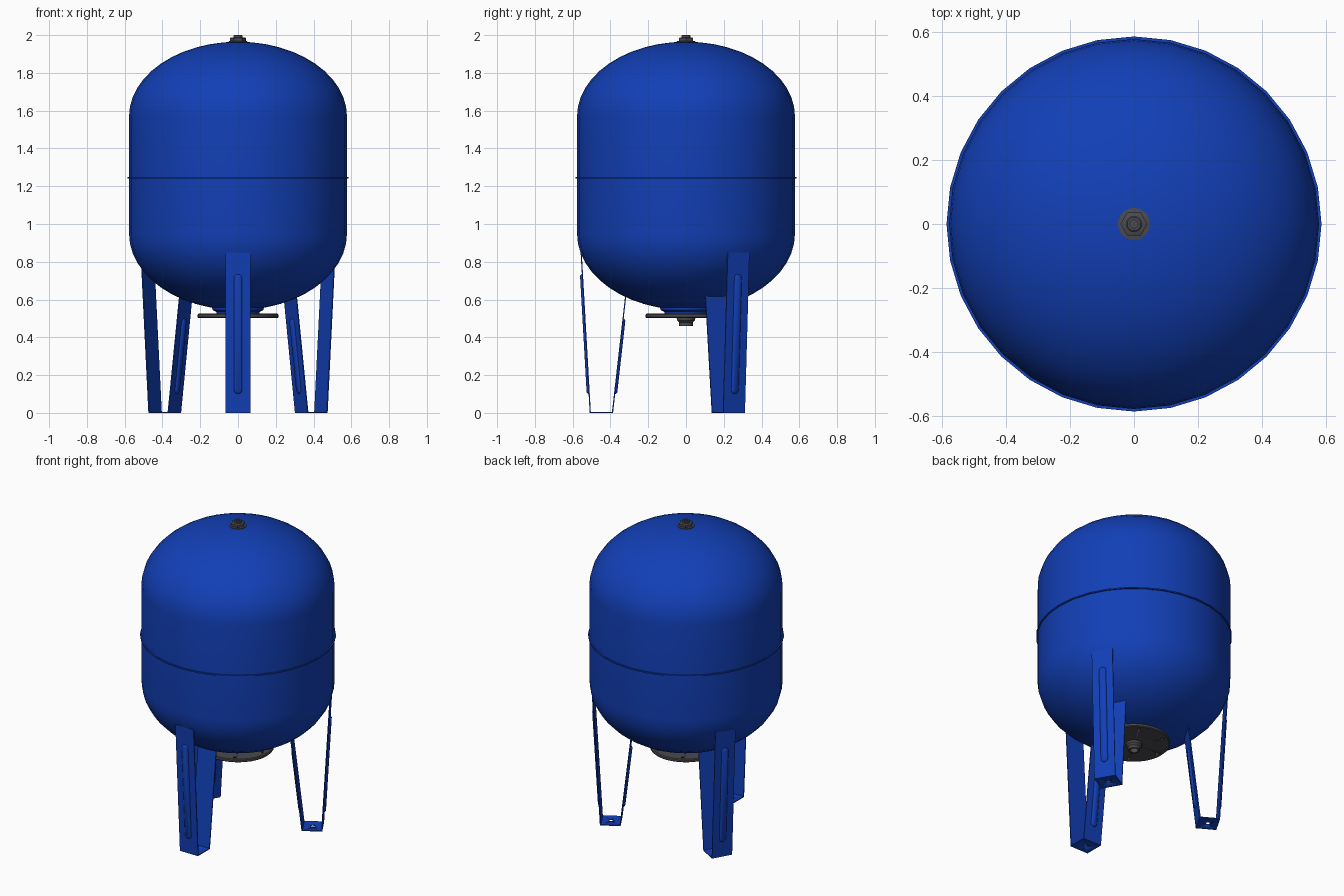
import bpy, bmesh
from math import sin, cos, pi, radians
from mathutils import Vector, Matrix

if "Cube" in bpy.data.objects:
    bpy.data.objects.remove(bpy.data.objects["Cube"])


def material(name, color):
    m = bpy.data.materials.new(name)
    m.diffuse_color = (*color, 1)
    m.use_nodes = True
    m.node_tree.nodes["Principled BSDF"].inputs["Base Color"].default_value = m.diffuse_color
    return m


BLUE = material("blue_paint", (0.006, 0.05, 0.47))
DARK = material("dark_metal", (0.07, 0.07, 0.08))


def finish(name, bm, mat, angle=35):
    bmesh.ops.recalc_face_normals(bm, faces=bm.faces[:])
    me = bpy.data.meshes.new(name)
    bm.to_mesh(me)
    bm.free()
    ob = bpy.data.objects.new(name, me)
    bpy.context.collection.objects.link(ob)
    me.materials.append(mat)
    bpy.ops.object.select_all(action='DESELECT')
    bpy.context.view_layer.objects.active = ob
    ob.select_set(True)
    bpy.ops.object.shade_smooth_by_angle(angle=radians(angle))
    return ob


def revolve(name, profile, mat, sides=32, angle=35):
    """Lathe an (r, z) profile around z; r = 0 points become poles."""
    bm = bmesh.new()
    rings = []
    for r, z in profile:
        if r < 1e-5:
            rings.append([bm.verts.new((0, 0, z))] * sides)
        else:
            rings.append([bm.verts.new((r * cos(2 * pi * i / sides), r * sin(2 * pi * i / sides), z))
                          for i in range(sides)])
    for a, b in zip(rings, rings[1:]):
        for i in range(sides):
            j = (i + 1) % sides
            bm.faces.new(dict.fromkeys((a[i], a[j], b[j], b[i])))
    return finish(name, bm, mat, angle)


def cut_holes(ob, points, radius, depth):
    """Drill vertical holes at the given points."""
    bm = bmesh.new()
    for p in points:
        bmesh.ops.create_cone(bm, cap_ends=True, segments=16, radius1=radius, radius2=radius,
                              depth=depth, matrix=Matrix.Translation(p))
    cutter = finish("hole_cutter", bm, DARK)
    cutter.hide_render = True
    mod = ob.modifiers.new("holes", 'BOOLEAN')
    mod.operation, mod.solver, mod.object = 'DIFFERENCE', 'EXACT', cutter
    bpy.context.view_layer.objects.active = ob
    bpy.ops.object.modifier_apply(modifier=mod.name)
    bpy.data.objects.remove(cutter)


# Tank: elliptical domes joined by a straight wall
R, N = 0.577, 12
lower = [(R * sin(pi / 2 * i / N), 0.95 - 0.405 * cos(pi / 2 * i / N)) for i in range(N + 1)]
upper = [(R * cos(pi / 2 * i / N), 1.57 + 0.395 * sin(pi / 2 * i / N)) for i in range(N + 1)]
revolve("tank", lower + upper, BLUE)

# Weld seam around the middle
revolve("seam_band", [(0.565, 1.241), (0.585, 1.241), (0.585, 1.249), (0.565, 1.249), (0.565, 1.241)], BLUE)

# Neck, bolted flange and water connection underneath
revolve("bottom_neck", [(0, 0.57), (0.14, 0.57), (0.135, 0.545), (0.115, 0.535), (0.115, 0.52), (0, 0.52)], BLUE)
flange = revolve("bottom_flange", [(0, 0.503), (0.21, 0.503), (0.215, 0.508), (0.215, 0.52),
                                   (0.21, 0.525), (0, 0.525)], DARK)
cut_holes(flange, [(0.178 * cos(pi / 3 * i), 0.178 * sin(pi / 3 * i), 0.514) for i in range(6)], 0.009, 0.1)
revolve("water_connection", [(0, 0.51), (0.05, 0.51), (0.048, 0.49), (0.036, 0.478), (0.036, 0.46),
                             (0.024, 0.46), (0.024, 0.5), (0, 0.5)], DARK, 24)

# Valve on top
revolve("valve_base", [(0, 1.95), (0.05, 1.95), (0.05, 1.967), (0.032, 1.97), (0, 1.97)], DARK, 24)
revolve("valve_nut", [(0, 1.968), (0.042, 1.968), (0.042, 1.985), (0.036, 1.988), (0, 1.988)], DARK, 6)
revolve("valve_cap", [(0, 1.985), (0.025, 1.985), (0.025, 1.997), (0.021, 2.0), (0.013, 2.0),
                      (0.013, 1.993), (0, 1.993)], DARK, 16)

# Legs: bent strap in the (r, z) plane, pressed ribs on both faces
W, T = 0.066, 0.006
OUT0, OUT1 = Vector((0.510, 0, 0)), Vector((0.558, 0, 0.85))
IN0, IN1 = Vector((0.386, 0, 0)), Vector((0.316, 0, 0.622))


def rib(name, start, end, z0, z1, side, rot):
    """Raised stadium-shaped rib along the strap line start-end."""
    along = (end - start).normalized()
    normal = Vector((along.z, 0, -along.x)) * side
    a = start + along * (z0 / along.z)
    b = start + along * (z1 / along.z)
    bm = bmesh.new()
    loops = []
    for w, h in ((0.023, -0.003), (0.021, 0.004), (0.013, 0.010)):
        loop = []
        for c, t0 in ((b, 0), (a, pi)):
            inner = c + along * (0.023 if c is a else -0.023)
            for k in range(9):
                t = t0 + pi * k / 8
                p = inner + along * (w * sin(t)) + Vector((0, w * cos(t), 0)) + normal * h
                loop.append(bm.verts.new(rot @ p))
        loops.append(loop)
    for lo, hi in zip(loops, loops[1:]):
        for i in range(18):
            j = (i + 1) % 18
            bm.faces.new((lo[i], lo[j], hi[j], hi[i]))
    bm.faces.new(loops[0])
    bm.faces.new(loops[-1])
    finish(name, bm, BLUE, 50)


for name, deg in (("front", -90), ("back_right", 30), ("back_left", 150)):
    rot = Matrix.Rotation(radians(deg), 4, 'Z')
    outline = [(OUT1.x, OUT1.z), (OUT0.x, 0), (IN0.x, 0), (IN1.x, IN1.z),
               (IN1.x + T, IN1.z), (IN0.x + T, T), (OUT0.x - T, T), (OUT1.x - T, OUT1.z)]
    bm = bmesh.new()
    sides = [[bm.verts.new(rot @ Vector((r, y, z))) for r, z in outline] for y in (-W, W)]
    for i in range(8):
        j = (i + 1) % 8
        bm.faces.new((sides[0][i], sides[0][j], sides[1][j], sides[1][i]))
    for s in sides:
        bm.faces.new(s)
    leg = finish(name + "_leg", bm, BLUE)
    cut_holes(leg, [rot @ Vector((0.448, 0, 0.003))], 0.014, 0.05)
    rib(name + "_leg_outer_rib", OUT0, OUT1, 0.10, 0.735, 1, rot)
    rib(name + "_leg_inner_rib", IN0, IN1, 0.10, 0.50, -1, rot)
